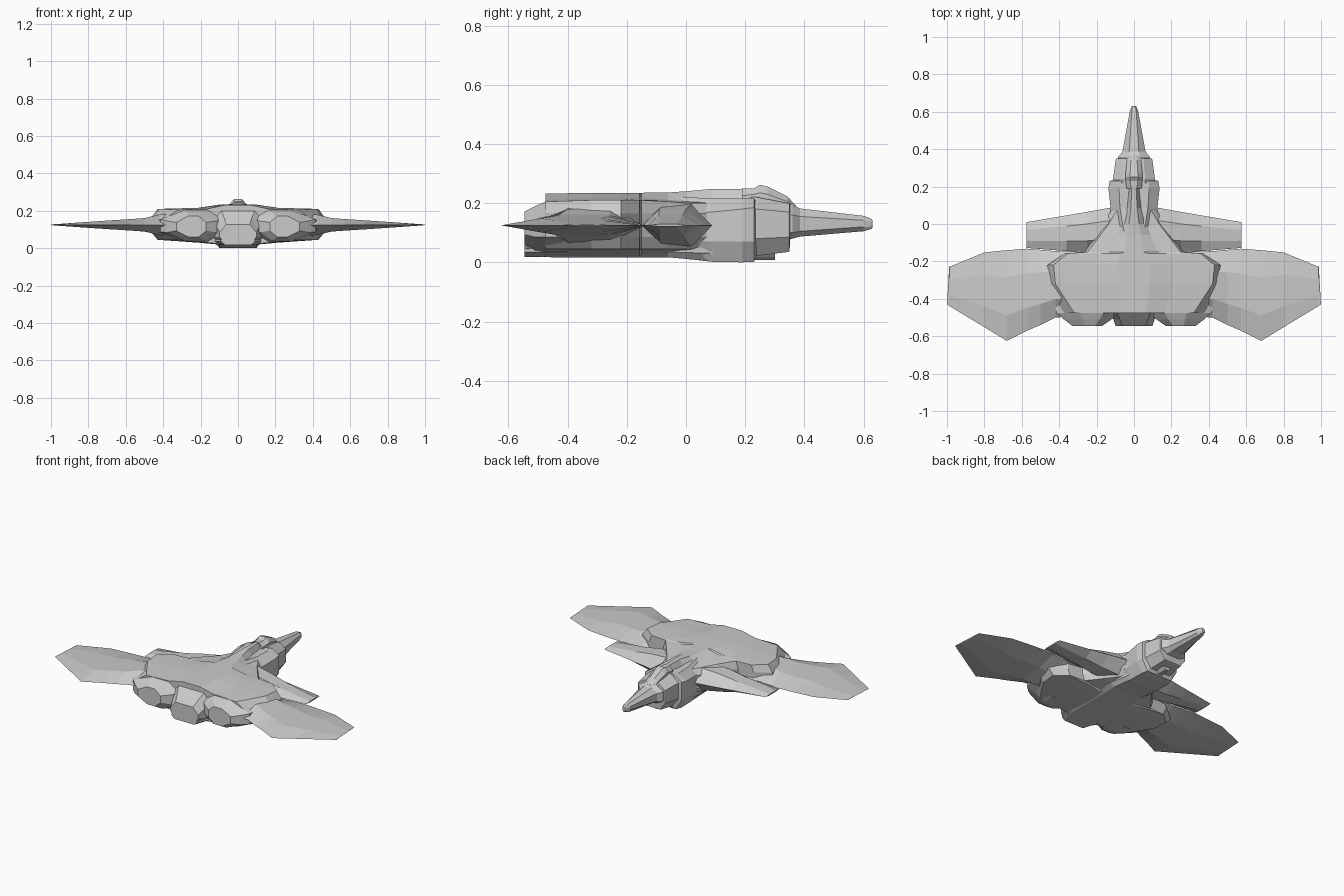
import bpy, bmesh


def loft(name, rings):
    """Skin a list of equal-length closed rings and cap both ends."""
    bm = bmesh.new()
    vs = [[bm.verts.new(p) for p in r] for r in rings]
    n = len(vs[0])
    for a, b in zip(vs, vs[1:]):
        for i in range(n):
            j = (i + 1) % n
            bm.faces.new((a[i], a[j], b[j], b[i]))
    bm.faces.new(vs[0])
    bm.faces.new(vs[-1])
    bmesh.ops.remove_doubles(bm, verts=bm.verts, dist=0.0005)
    bmesh.ops.recalc_face_normals(bm, faces=bm.faces)
    me = bpy.data.meshes.new(name)
    bm.to_mesh(me)
    bm.free()
    ob = bpy.data.objects.new(name, me)
    bpy.context.collection.objects.link(ob)
    return ob


def mirror(ob):
    ob.modifiers.new("mirror", 'MIRROR').use_mirror_merge = False
    return ob


def sym_ring(y, half):
    """Full ring from a right-hand half profile listed top to bottom."""
    return [(x, y, z) for x, z in half] + [(-x, y, z) for x, z in reversed(half)]


def oct_ring(y, w, wt, wb, zt, zb, st, sb):
    return sym_ring(y, [(wt, zt), (w, st), (w, sb), (wb, zb)])


def oct_loft(name, rows):
    return loft(name, [oct_ring(*r) for r in rows])


# Central hull: y, deck half width, side flare, centre top, deck edge height
hull = []
for y, w, f, zt, ze in [(0.30, .04, .01, .235, .20), (0.20, .055, .02, .248, .205),
                        (0.085, .085, .03, .248, .20), (0.0, .135, .03, .24, .20),
                        (-0.06, .18, .02, .236, .205), (-0.15, .25, .015, .235, .21),
                        (-0.157, .355, .015, .235, .21), (-0.22, .43, .033, .235, .21),
                        (-0.32, .42, .025, .235, .21), (-0.475, .32, .06, .232, .205)]:
    zb = .008 if y > .05 else .02
    hull.append(sym_ring(y, [(.2 * w, zt), (.5 * w, ze + .006), (w, ze), (w + f, .165),
                             (w + f, .085), (w, .045), (.5 * w, zb + .01), (.25 * w, zb)]))
loft("hull", hull)

# Neck block, stepped forward fuselage, long nose
oct_loft("neck", [(-0.06, .12, .05, .08, .225, .02, .16, .08),
                  (0.085, .125, .075, .10, .215, .002, .17, .07),
                  (0.19, .137, .08, .10, .215, .0, .18, .07),
                  (0.23, .13, .08, .09, .215, .002, .185, .07),
                  (0.238, .10, .07, .08, .205, .02, .17, .08)])
oct_loft("forward_fuselage", [(0.22, .112, .06, .07, .22, .02, .18, .08),
                              (0.24, .112, .06, .07, .22, .022, .18, .08),
                              (0.345, .098, .05, .06, .20, .035, .17, .085),
                              (0.35, .095, .05, .06, .20, .038, .17, .085),
                              (0.352, .08, .045, .05, .195, .08, .165, .10)])
oct_loft("nose", [(0.33, .09, .035, .05, .20, .07, .165, .10),
                  (0.36, .085, .03, .045, .195, .08, .16, .10),
                  (0.385, .062, .026, .035, .182, .087, .155, .105),
                  (0.60, .023, .012, .014, .157, .105, .142, .12),
                  (0.625, .014, .008, .009, .148, .112, .138, .12),
                  (0.631, .01, .006, .006, .142, .118, .136, .122)])

# Canopy on the spine
oct_loft("canopy", [(0.19, .04, .015, .04, .25, .18, .225, .20),
                    (0.23, .045, .02, .045, .25, .18, .23, .20),
                    (0.25, .045, .022, .045, .262, .18, .235, .20),
                    (0.275, .045, .02, .045, .256, .18, .23, .20),
                    (0.343, .038, .016, .038, .222, .17, .205, .18),
                    (0.372, .03, .012, .03, .19, .15, .18, .16)])


# Wings: lens sections along x with sharp leading and trailing edges
def wing(name, rows):
    rings = []
    for x, yf, yb, t in rows:
        a, b = yf + .3 * (yb - yf), yf + .72 * (yb - yf)
        rings.append([(x, yf, .125), (x, a, .125 + t), (x, b, .125 + t),
                      (x, yb, .125), (x, b, .125 - t), (x, a, .125 - t)])
    return mirror(loft(name, rings))


wing("main_wing", [(0.25, -.15, -.49, .07), (0.42, -.145, -.50, .055),
                   (0.50, -.138, -.54, .036), (0.57, -.132, -.57, .031),
                   (0.68, -.14, -.625, .024), (0.80, -.152, -.552, .016),
                   (0.985, -.228, -.44, .003), (0.999, -.42, -.43, .001)])
wing("wing_tip", [(0.97, -.224, -.445, .003), (0.988, -.228, -.436, .002),
                  (0.994, -.33, -.433, .001), (0.999, -.42, -.43, .0008)])
wing("front_wing", [(0.10, .092, -.14, .075), (0.25, .065, -.15, .055),
                    (0.36, .046, -.145, .034), (0.574, .01, -.128, .004)])


# Rear engine blocks either side of the nozzle
def block_ring(y, x0, x1, zt, zb):
    c = (x1 - x0) * .25
    m = (zt - zb) * .3
    return [(x0 + c, y, zt), (x1 - c * 1.6, y, zt), (x1, y, zt - m), (x1, y, zb + m),
            (x1 - c * 1.6, y, zb), (x0 + c, y, zb), (x0, y, zb + m), (x0, y, zt - m)]


mirror(loft("engine_block", [block_ring(-.40, .08, .43, .205, .035),
                             block_ring(-.475, .08, .415, .205, .035),
                             block_ring(-.51, .12, .375, .19, .04),
                             block_ring(-.545, .17, .33, .172, .06)]))

# Central nozzle and belly keel
oct_loft("nozzle", [(-.43, .13, .09, .10, .205, .02, .15, .06),
                    (-.475, .13, .09, .10, .20, .02, .15, .06),
                    (-.51, .11, .075, .08, .165, .02, .11, .055),
                    (-.546, .098, .062, .065, .128, .02, .085, .06)])
oct_loft("belly_keel", [(.10, .11, .08, .10, .06, .002, .05, .03),
                        (-.06, .13, .08, .10, .06, .017, .05, .035),
                        (-.44, .14, .08, .10, .06, .017, .05, .035),
                        (-.546, .09, .06, .07, .055, .018, .045, .035)])
